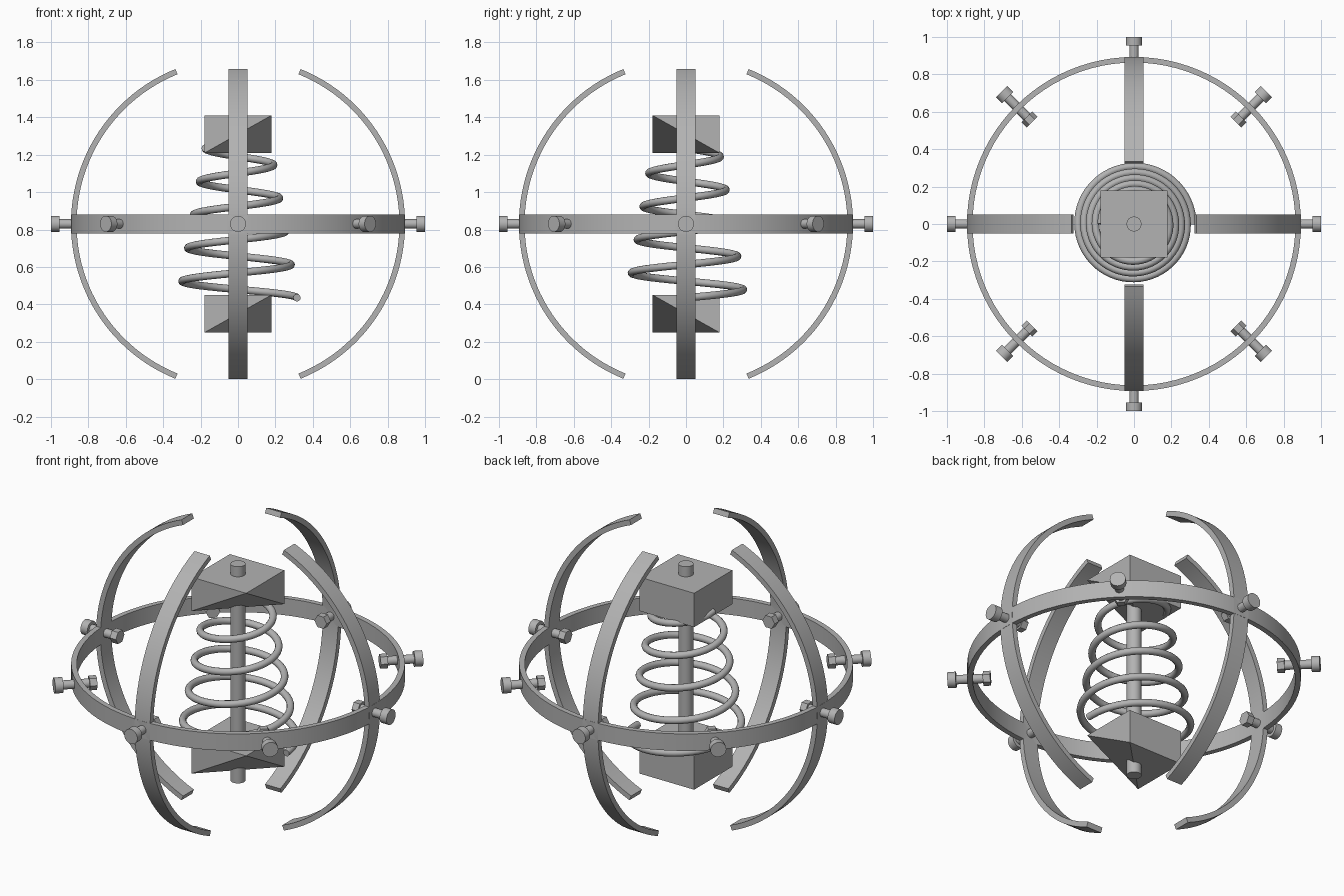
import bpy, bmesh, math
from mathutils import Matrix, Vector

if "Cube" in bpy.data.objects:
    bpy.data.objects.remove(bpy.data.objects["Cube"])

CZ = 0.83                      # height of the cage centre
R_OUT, R_IN, BAND = 0.893, 0.863, 0.1

metal = bpy.data.materials.new("grey metal")
metal.diffuse_color = (0.45, 0.45, 0.45, 1)
metal.use_nodes = True
metal.node_tree.nodes["Principled BSDF"].inputs["Base Color"].default_value = metal.diffuse_color


def finish(name, bm, matrix, smooth=True):
    bmesh.ops.recalc_face_normals(bm, faces=bm.faces)
    me = bpy.data.meshes.new(name)
    bm.to_mesh(me)
    bm.free()
    me.materials.append(metal)
    ob = bpy.data.objects.new(name, me)
    ob.matrix_world = matrix
    bpy.context.collection.objects.link(ob)
    if smooth:
        bpy.ops.object.select_all(action='DESELECT')
        ob.select_set(True)
        bpy.context.view_layer.objects.active = ob
        bpy.ops.object.shade_smooth_by_angle(angle=math.radians(35))
    return ob


def sweep(bm, rings, closed=False):
    """Skin a list of vertex loops, capping the ends when open."""
    loops = [[bm.verts.new(p) for p in ring] for ring in rings]
    n = len(loops[0])
    for i in range(len(loops) if closed else len(loops) - 1):
        a, b = loops[i], loops[(i + 1) % len(loops)]
        for j in range(n):
            bm.faces.new((a[j], a[(j + 1) % n], b[(j + 1) % n], b[j]))
    if not closed:
        bm.faces.new(loops[0])
        bm.faces.new(loops[-1])


def band(name, a0, a1, steps, matrix, closed=False):
    """Flat strip bent round the local z axis."""
    bm = bmesh.new()
    rings = []
    for i in range(steps if closed else steps + 1):
        a = a0 + (a1 - a0) * i / steps
        c, s = math.cos(a), math.sin(a)
        rings.append([(r * c, r * s, z * BAND / 2) for r, z in
                      ((R_OUT, -1), (R_OUT, 1), (R_IN, 1), (R_IN, -1))])
    sweep(bm, rings, closed)
    return finish(name, bm, matrix)


def cylinder(bm, radius, z0, z1, sides):
    bmesh.ops.create_cone(bm, cap_ends=True, segments=sides, radius1=radius, radius2=radius,
                          depth=z1 - z0, matrix=Matrix.Translation((0, 0, (z0 + z1) / 2)))


centre = Matrix.Translation((0, 0, CZ))

# Equator ring and four upright arcs
band("equator_ring", 0, 2 * math.pi, 96, centre, closed=True)
tip = math.radians(68)
for k in range(4):
    spin = Matrix.Rotation(k * math.pi / 2, 4, 'Z')
    band(f"upright_arc_{k + 1}", -tip, tip, 48, centre @ spin @ Matrix.Rotation(math.pi / 2, 4, 'X'))

# Eight radial bolts: round head, shank and hex nut inside
for k in range(8):
    bm = bmesh.new()
    cylinder(bm, 0.043, 0.955, 1.0, 24)
    cylinder(bm, 0.025, 0.78, 0.96, 20)
    cylinder(bm, 0.04, 0.77, 0.81, 6)
    spin = Matrix.Rotation(k * math.pi / 4, 4, 'Z')
    finish(f"bolt_{k + 1}", bm, centre @ spin @ Matrix.Rotation(math.pi / 2, 4, 'Y'))

# Central rod
bm = bmesh.new()
cylinder(bm, 0.04, -0.64, 0.64, 32)
finish("centre_rod", bm, centre)

# Two blocks, each with the lower front right corner sliced off
for name, z in (("upper_block", 1.31), ("lower_block", 0.35)):
    bm = bmesh.new()
    pts = [bm.verts.new((x * 0.178, y * 0.178, h * 0.1))
           for x in (-1, 1) for y in (-1, 1) for h in (-1, 1) if (x, y, h) != (1, -1, -1)]
    bmesh.ops.convex_hull(bm, input=pts)
    bmesh.ops.dissolve_limit(bm, angle_limit=0.01, verts=bm.verts, edges=bm.edges)
    finish(name, bm, Matrix.Translation((0, 0, z)), smooth=False)

# Tapering coil spring
TURNS, STEPS, SIDES, WIRE = 4.5, 270, 12, 0.02
rings = []
for i in range(STEPS + 1):
    t = i / STEPS
    a = t * TURNS * 2 * math.pi
    r = 0.315 - 0.14 * t
    out = Vector((math.cos(a), math.sin(a), 0))
    along = Vector((-r * math.sin(a), r * math.cos(a), 0.8 / (TURNS * 2 * math.pi))).normalized()
    up = out.cross(along).normalized()
    mid = out * r + Vector((0, 0, 0.435 + 0.8 * t))
    rings.append([mid + WIRE * (out * math.cos(b) + up * math.sin(b))
                  for b in (2 * math.pi * j / SIDES for j in range(SIDES))])
bm = bmesh.new()
sweep(bm, rings)
finish("coil_spring", bm, Matrix.Identity(4))
